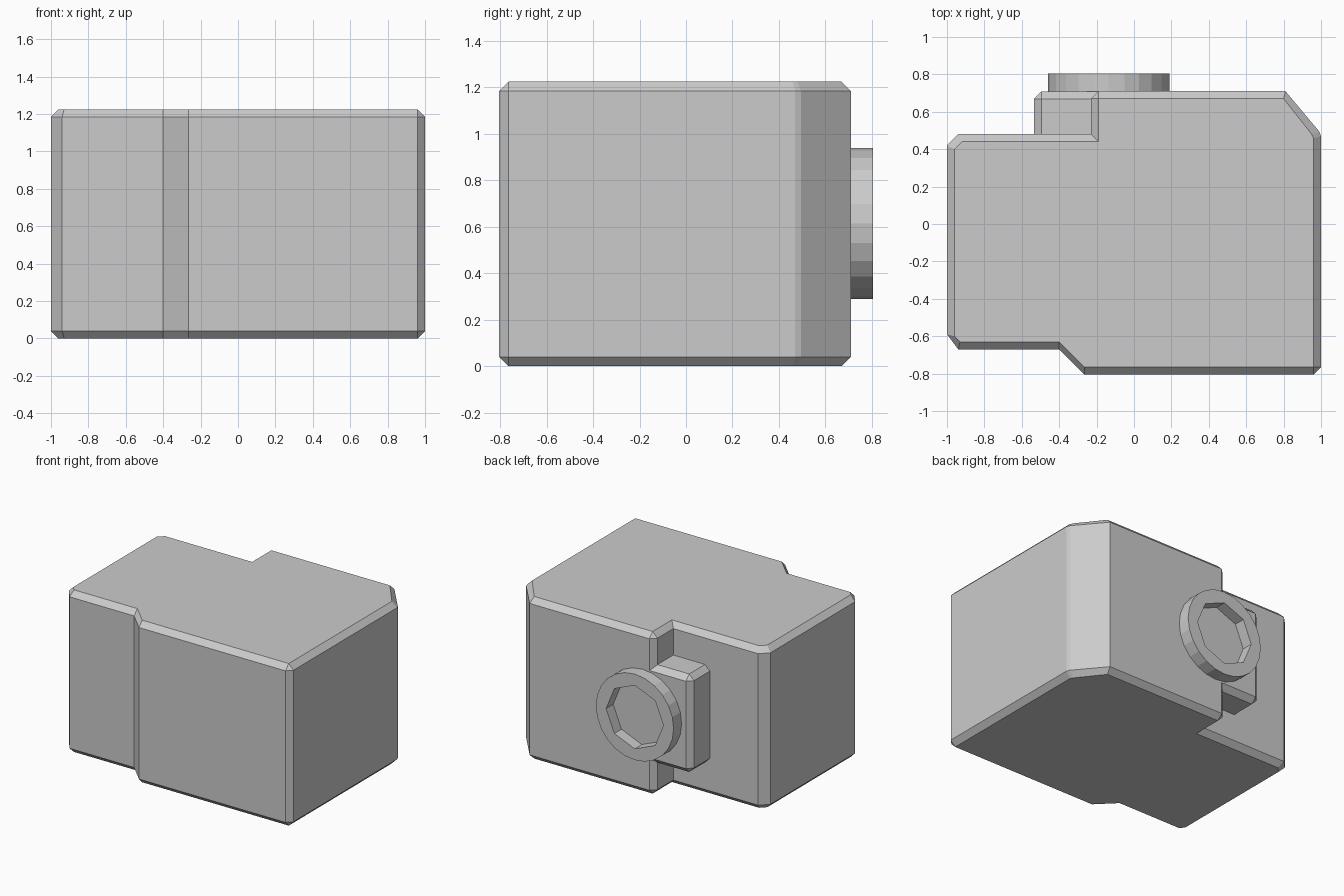
import bpy, bmesh, math

if "Cube" in bpy.data.objects:
    bpy.data.objects.remove(bpy.data.objects["Cube"])


def finish(name, bm):
    bmesh.ops.remove_doubles(bm, verts=bm.verts, dist=0.0005)
    bmesh.ops.recalc_face_normals(bm, faces=bm.faces)
    mesh = bpy.data.meshes.new(name)
    bm.to_mesh(mesh)
    bm.free()
    obj = bpy.data.objects.new(name, mesh)
    bpy.context.collection.objects.link(obj)
    return obj


def skin(bm, loops):
    """Join equal-length vertex loops with quads."""
    for a, b in zip(loops, loops[1:]):
        for i in range(len(a)):
            j = (i + 1) % len(a)
            bm.faces.new((a[i], a[j], b[j], b[i]))


# Main body: wall outline and the smaller outline of the top and bottom faces
wall = [(-1, -.59), (-.94, -.67), (-.40, -.67), (-.265, -.805), (.96, -.805),
        (1, -.765), (1, .47), (.99, .495), (.81, .71), (-.19, .71),
        (-.23, .67), (-.23, .48), (-.94, .48), (-1, .42)]
cap = [(-.96, -.60), (-.93, -.63), (-.40, -.63), (-.265, -.765), (.96, -.765),
       (.96, -.765), (.96, .46), (.95, .48), (.80, .67), (-.19, .67),
       (-.19, .67), (-.19, .44), (-.92, .44), (-.96, .40)]
bm = bmesh.new()
loops = [[bm.verts.new((x, y, z)) for x, y in outline]
         for outline, z in ((cap, 0), (wall, .04), (wall, 1.185), (cap, 1.225))]
skin(bm, loops)
bmesh.ops.remove_doubles(bm, verts=bm.verts, dist=0.0005)
# Close top and bottom
bmesh.ops.holes_fill(bm, edges=[e for e in bm.edges if e.is_boundary], sides=0)
finish("body", bm)

# Chamfered block behind the dial, set into the body
x0, x1, y0, y1, z0, z1 = -.535, -.08, .36, .709, .245, .985
bm = bmesh.new()
bmesh.ops.create_cube(bm, size=1)
bmesh.ops.scale(bm, verts=bm.verts, vec=(x1 - x0, y1 - y0, z1 - z0))
bmesh.ops.translate(bm, verts=bm.verts,
                    vec=((x0 + x1) / 2, (y0 + y1) / 2, (z0 + z1) / 2))
bmesh.ops.bevel(bm, geom=bm.edges[:], offset=.04, segments=1, affect='EDGES')
finish("dial_block", bm)

# Round dial with an octagonal recess
bm = bmesh.new()


def ring(n, r, y):
    return [bm.verts.new((-.135 + r * math.cos(math.tau * i / n), y,
                          .615 + r * math.sin(math.tau * i / n))) for i in range(n)]


back, rim = ring(24, .325, .69), ring(24, .325, .805)
lip, floor = ring(8, .24, .805), ring(8, .24, .72)
skin(bm, [back, rim])
skin(bm, [lip, floor])
bm.faces.new(back)
bm.faces.new(floor)
for k in range(8):
    arc = [rim[(3 * k + i) % 24] for i in range(4)]
    bm.faces.new(arc + [lip[(k + 1) % 8], lip[k]])
finish("dial", bm)
